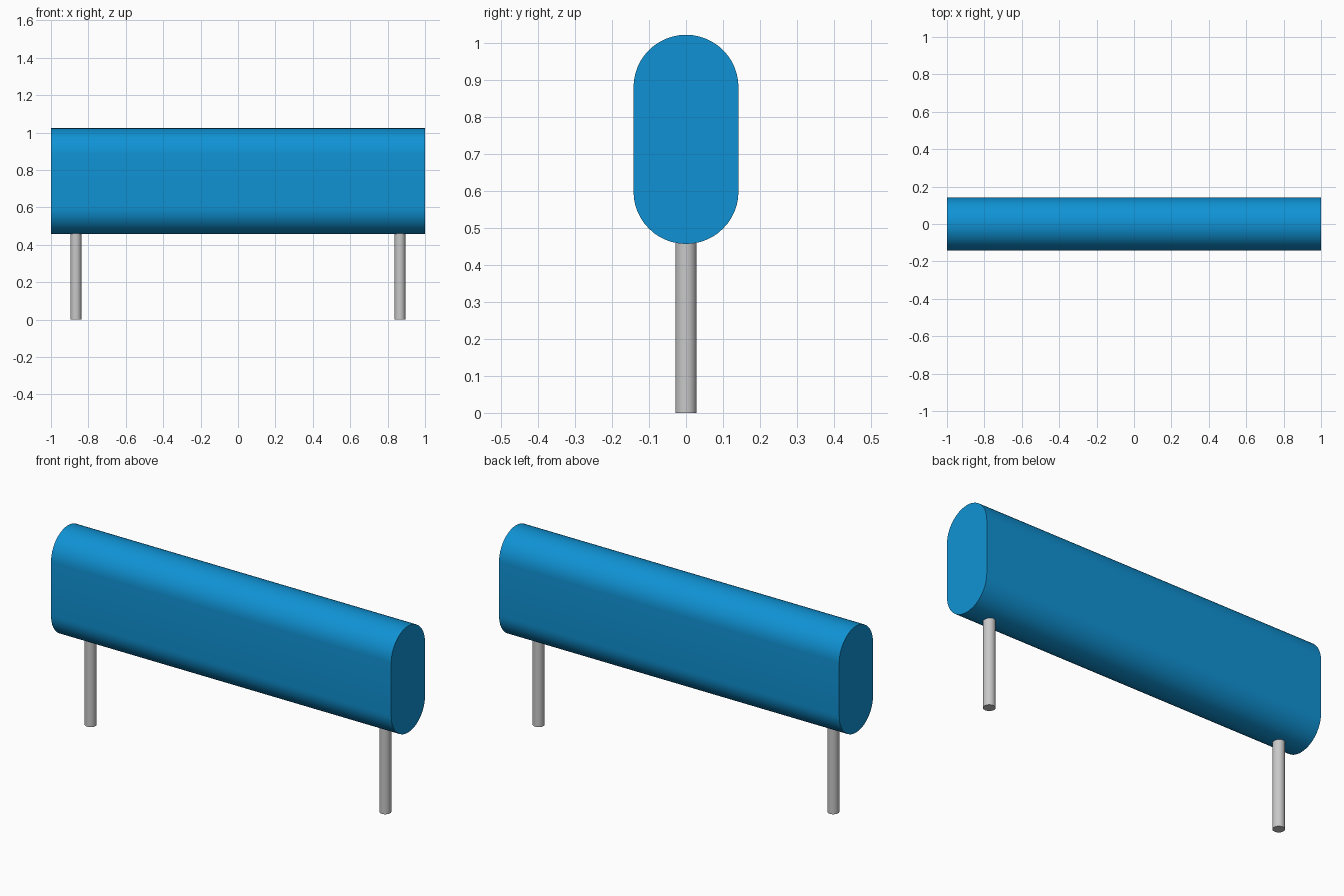
import bpy, bmesh, math

cube = bpy.data.objects.get("Cube")
if cube:
    bpy.data.objects.remove(cube, do_unlink=True)


def material(name, rgb):
    mat = bpy.data.materials.new(name)
    mat.use_nodes = True
    mat.diffuse_color = (*rgb, 1)
    mat.node_tree.nodes["Principled BSDF"].inputs["Base Color"].default_value = (*rgb, 1)
    return mat


def finish(obj, mat):
    obj.data.materials.append(mat)
    bpy.ops.object.select_all(action='DESELECT')
    obj.select_set(True)
    bpy.context.view_layer.objects.active = obj
    bpy.ops.object.shade_smooth_by_angle(angle=math.radians(30))


blue = material("blue", (0.005, 0.29, 0.66))
grey = material("light grey", (0.58, 0.58, 0.58))

# Padded bar: stadium cross-section extruded along x
RADIUS, LOW, HIGH, STEPS = 0.142, 0.599, 0.881, 24
profile = []
for start, centre in ((0, HIGH), (math.pi, LOW)):
    for i in range(STEPS + 1):
        a = start + math.pi * i / STEPS
        profile.append((RADIUS * math.cos(a), centre + RADIUS * math.sin(a)))

bm = bmesh.new()
end = bm.faces.new([bm.verts.new((-1, y, z)) for y, z in profile])
extruded = bmesh.ops.extrude_face_region(bm, geom=[end], use_keep_orig=True)
verts = [g for g in extruded["geom"] if isinstance(g, bmesh.types.BMVert)]
bmesh.ops.translate(bm, verts=verts, vec=(2, 0, 0))
bmesh.ops.recalc_face_normals(bm, faces=bm.faces)
mesh = bpy.data.meshes.new("padded_bar")
bm.to_mesh(mesh)
bm.free()
bar = bpy.data.objects.new("padded_bar", mesh)
bpy.context.collection.objects.link(bar)
finish(bar, blue)

# Round legs, slightly sunk into the rounded underside
LEG_HEIGHT = 0.47
for side, x in (("right", -0.866), ("left", 0.866)):
    bpy.ops.mesh.primitive_cylinder_add(vertices=32, radius=0.029, depth=LEG_HEIGHT,
                                        location=(x, 0, LEG_HEIGHT / 2))
    leg = bpy.context.object
    leg.name = side + "_leg"
    finish(leg, grey)
